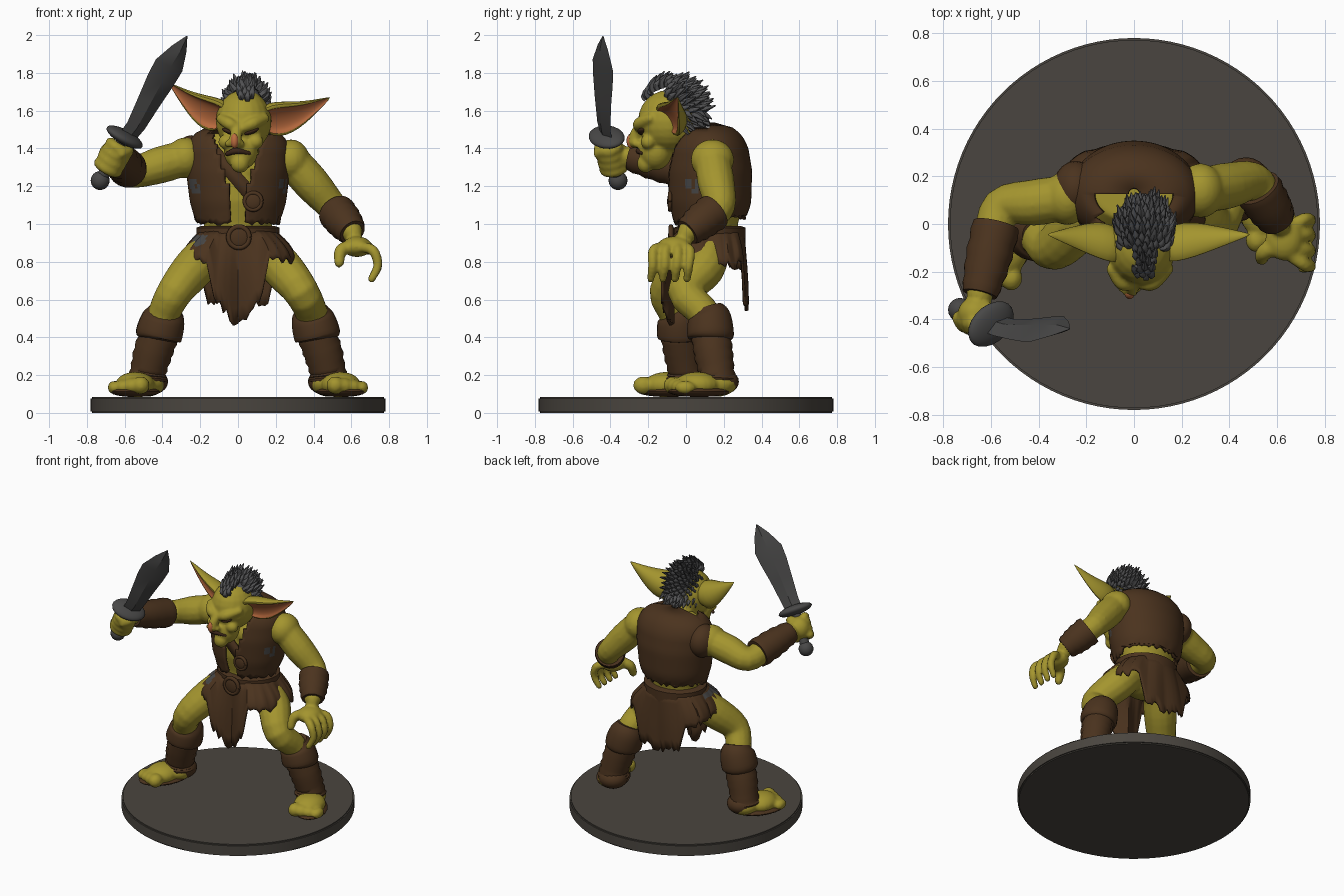
import bpy, bmesh, math, random
from mathutils import Vector, Matrix

random.seed(4)
if "Cube" in bpy.data.objects:
    bpy.data.objects.remove(bpy.data.objects["Cube"])


def material(name, rgb):
    m = bpy.data.materials.new(name)
    m.use_nodes = True
    m.diffuse_color = (*rgb, 1)
    bsdf = m.node_tree.nodes["Principled BSDF"]
    bsdf.inputs["Base Color"].default_value = (*rgb, 1)
    bsdf.inputs["Roughness"].default_value = 0.8
    return m


SKIN = material("olive skin", (0.37, 0.30, 0.028))
LEATHER = material("brown leather", (0.07, 0.033, 0.013))
PINK = material("orange inner ear", (0.5, 0.15, 0.05))
HAIR = material("grey hair", (0.085, 0.085, 0.088))
STEEL = material("dark steel", (0.065, 0.064, 0.063))
STONE = material("stone base", (0.068, 0.06, 0.05))
DARK = material("dark brown", (0.045, 0.02, 0.01))


def finish(name, bm, mats, sharp=50, remesh=0, solid=0, subsurf=0):
    bmesh.ops.recalc_face_normals(bm, faces=bm.faces)
    me = bpy.data.meshes.new(name)
    bm.to_mesh(me)
    bm.free()
    for m in mats:
        me.materials.append(m)
    me.shade_smooth()
    me.set_sharp_from_angle(angle=math.radians(sharp))
    ob = bpy.data.objects.new(name, me)
    bpy.context.collection.objects.link(ob)
    if solid:
        ob.modifiers.new("thickness", "SOLIDIFY").thickness = solid
    if subsurf:
        ob.modifiers.new("smooth", "SUBSURF").levels = subsurf
    if remesh:
        r = ob.modifiers.new("merge", "REMESH")
        r.mode, r.voxel_size, r.use_smooth_shade = "VOXEL", remesh, True
        s = ob.modifiers.new("soften", "SMOOTH")
        s.factor, s.iterations = 0.5, 4


def bridge(bm, rings, caps=True):
    rows = [[bm.verts.new(p) for p in ring] for ring in rings]
    n = len(rows[0])
    for a, b in zip(rows, rows[1:]):
        for j in range(n):
            k = (j + 1) % n
            bm.faces.new((a[j], a[k], b[k], b[j]))
    if caps:
        bm.faces.new(rows[0])
        bm.faces.new(rows[-1])
    return rows


def curve(pts, steps=4):
    """Smooth path through (x, y, z, radius) points."""
    p = [Vector(q) for q in pts]
    p = [2 * p[0] - p[1]] + p + [2 * p[-1] - p[-2]]
    out = []
    for a, b, c, d in zip(p, p[1:], p[2:], p[3:]):
        for i in range(steps):
            t = i / steps
            out.append(0.5 * (2 * b + (c - a) * t + (2 * a - 5 * b + 4 * c - d) * t * t
                              + (3 * b - a - 3 * c + d) * t ** 3))
    return out + [p[-2]]


def tube(bm, pts, n=14, round_ends=True, rolls=0):
    path = curve(pts)
    c, r = [q.xyz for q in path], [q.w for q in path]
    if rolls:
        r = [v + (rolls if i % 2 else 0) for i, v in enumerate(r)]
    if round_ends:
        s, e = (c[0] - c[1]).normalized(), (c[-1] - c[-2]).normalized()
        c = [c[0] + s * r[0] * 0.7] + c + [c[-1] + e * r[-1] * 0.7]
        r = [r[0] * 0.55] + r + [r[-1] * 0.55]
    rings, side = [], None
    for i, p in enumerate(c):
        t = (c[min(i + 1, len(c) - 1)] - c[max(i - 1, 0)]).normalized()
        side = t.orthogonal() if side is None else side - t * side.dot(t)
        side = side.normalized()
        up = t.cross(side)
        rings.append([p + r[i] * (side * math.cos(a) + up * math.sin(a))
                      for a in (math.tau * j / n for j in range(n))])
    bridge(bm, rings)


def blob(bm, loc, size, rot=Matrix.Identity(3), seg=20):
    m = Matrix.Translation(loc) @ rot.to_4x4() @ Matrix.Diagonal((*size, 1))
    bmesh.ops.create_uvsphere(bm, u_segments=seg, v_segments=seg // 2 + 2, radius=1, matrix=m)


# Round base
bm = bmesh.new()
bmesh.ops.create_cone(bm, cap_ends=True, segments=96, radius1=0.78, radius2=0.78, depth=0.085,
                      matrix=Matrix.Translation((0, 0, 0.0425)))
rim = [e for e in bm.edges if abs(e.verts[0].co.z - e.verts[1].co.z) < 0.001]
bmesh.ops.bevel(bm, geom=rim, offset=0.008, segments=2, affect="EDGES")
finish("round_base", bm, [STONE], sharp=30)

# Torso outline: height, half width, half depth
CY = 0.125
TORSO = [(0.82, 0.17, 0.14), (1.0, 0.18, 0.15), (1.12, 0.215, 0.18), (1.28, 0.235, 0.185),
         (1.4, 0.235, 0.165), (1.46, 0.205, 0.135), (1.5, 0.13, 0.085), (1.52, 0, 0)]


def torso(z):
    for a, b in zip(TORSO, TORSO[1:]):
        if z <= b[0]:
            t = max(0, (z - a[0]) / (b[0] - a[0]))
            return a[1] + (b[1] - a[1]) * t, a[2] + (b[2] - a[2]) * t
    return TORSO[-1][1:]


def ellipse(z, grow, n=48):
    rx, ry = torso(z)
    return [Vector(((rx + grow) * math.cos(a), CY + (ry + grow) * math.sin(a), z))
            for a in (math.tau * j / n for j in range(n))]


# Body: torso, arms, hands, legs and feet merged into one skin
SHOULDER_R, ELBOW_R, WRIST_R = (-0.28, 0.11, 1.35), (-0.56, 0.07, 1.27), (-0.65, -0.31, 1.36)
SHOULDER_L, ELBOW_L, WRIST_L = (0.28, 0.14, 1.34), (0.5, 0.18, 1.09), (0.61, 0.0, 0.95)
POMMEL, GUARD = Vector((-0.73, -0.36, 1.23)), Vector((-0.6, -0.42, 1.46))
AXIS = (GUARD - POMMEL).normalized()
LEGS = {"right": (-1, 0.0), "left": (1, 0.16)}


def mid(a, b, t, r):
    return (*Vector(a).lerp(Vector(b), t), r)


bm = bmesh.new()
bridge(bm, [ellipse(z / 100, 0) for z in range(82, 150, 6)])
blob(bm, (0, CY - 0.02, 0.88), (0.18, 0.15, 0.12))
for s, e, w in ((SHOULDER_R, ELBOW_R, WRIST_R), (SHOULDER_L, ELBOW_L, WRIST_L)):
    blob(bm, s, (0.1, 0.115, 0.108))
    tube(bm, [(*s, 0.095), mid(s, e, 0.5, 0.098), (*e, 0.08), mid(e, w, 0.4, 0.078), (*w, 0.055)])
for sx in (-1, 1):
    blob(bm, (sx * 0.09, 0.0, 1.3), (0.11, 0.07, 0.08))

# Open left hand
blob(bm, (0.63, -0.06, 0.88), (0.08, 0.095, 0.055))
for i in range(4):
    y = 0.02 - i * 0.064
    tube(bm, [(0.64, -0.03 + y * 0.5, 0.88, 0.03), (0.715, y, 0.86, 0.028),
              (0.74, y - 0.005, 0.78, 0.025), (0.705, y - 0.015, 0.705, 0.021)], n=10)
tube(bm, [(0.61, -0.08, 0.88, 0.04), (0.545, -0.12, 0.86, 0.035), (0.535, -0.15, 0.79, 0.027)], n=10)

# Right fist around the grip
SIDE = AXIS.cross(Vector((0, 1, 0))).normalized()
FRONT = AXIS.cross(SIDE)
blob(bm, (-0.665, -0.375, 1.36), (0.075, 0.07, 0.08))
for i in range(4):
    c = POMMEL + AXIS * (0.085 + i * 0.042)
    ring = [c + 0.055 * (SIDE * math.cos(a) + FRONT * math.sin(a)) for a in (0.2, 1.2, 2.2, 3.2, 4.2)]
    tube(bm, [(*p, 0.03) for p in ring], n=10)
tube(bm, [(-0.62, -0.36, 1.4, 0.035), (-0.58, -0.42, 1.39, 0.03), (-0.62, -0.47, 1.37, 0.025)], n=10)

for s, back in LEGS.values():
    tube(bm, [(s * 0.13, 0.1 + back * 0.2, 0.88, 0.1), (s * 0.23, 0.0 + back * 0.6, 0.77, 0.112),
              (s * 0.335, -0.1 + back * 0.6, 0.64, 0.095), (s * 0.4, -0.05 + back, 0.5, 0.085),
              (s * 0.47, -0.01 + back, 0.25, 0.075)])
    blob(bm, (s * 0.34, -0.125 + back * 0.6, 0.64), (0.07, 0.06, 0.075))
    heel, toe = Vector((s * 0.485, back, 0.155)), Vector((s * 0.585, back - 0.17, 0.145))
    blob(bm, heel, (0.1, 0.112, 0.07))
    blob(bm, heel.lerp(toe, 0.6), (0.105, 0.12, 0.068))
    across = Vector((s * 0.9, 0.4, 0))
    for k in (-1.5, -0.5, 0.5, 1.5):
        size = 0.042 - 0.004 * k
        blob(bm, toe + across * k * 0.052 - Vector((0, 0.025, 0.05 - size - 0.003)), (size, 0.055, size), seg=12)
finish("body_skin", bm, [SKIN], remesh=0.011)

# Head with jaw, nose, brows and neck
bm = bmesh.new()
blob(bm, (0.03, -0.09, 1.545), (0.148, 0.165, 0.165))
blob(bm, (0.015, -0.16, 1.39), (0.092, 0.09, 0.105))
blob(bm, (0.01, -0.215, 1.32), (0.05, 0.045, 0.05))
tube(bm, [(0.02, 0.06, 1.42, 0.085), (0.025, 0.0, 1.46, 0.1), (0.03, -0.06, 1.5, 0.1)])
tube(bm, [(0.005, -0.235, 1.53, 0.025), (-0.008, -0.265, 1.48, 0.03), (-0.018, -0.275, 1.43, 0.036)])
for s in (-1, 1):
    tube(bm, [(0.01 + s * 0.02, -0.25, 1.51, 0.026), (0.015 + s * 0.065, -0.245, 1.533, 0.033),
              (0.025 + s * 0.12, -0.185, 1.56, 0.025)])
    blob(bm, (0.015 + s * 0.075, -0.2, 1.435), (0.045, 0.04, 0.04))
    blob(bm, (-0.018 + s * 0.032, -0.262, 1.425), (0.02, 0.025, 0.02))
finish("head_skin", bm, [SKIN], remesh=0.009)

# Face details
bm = bmesh.new()
for s in (-1, 1):
    blob(bm, (0.012 + s * 0.058, -0.232, 1.49), (0.042, 0.025, 0.014), Matrix.Rotation(-s * 0.35, 3, "Y"))
tube(bm, [(-0.06, -0.23, 1.37, 0.011), (-0.01, -0.25, 1.387, 0.017), (0.06, -0.23, 1.375, 0.011)], n=8)
finish("eyes_and_mouth", bm, [DARK])
bm = bmesh.new()
blob(bm, (-0.018, -0.288, 1.44), (0.022, 0.027, 0.04))
finish("nose_tip", bm, [PINK])

# Cupped pointed ears opening forward and outward, inner faces orange
for name, base, tip in (("right_ear", (-0.07, -0.12, 1.545), (-0.365, -0.045, 1.745)),
                        ("left_ear", (0.13, -0.12, 1.535), (0.49, -0.045, 1.67))):
    bm = bmesh.new()
    base, tip = Vector(base), Vector(tip)
    along = (tip - base).normalized()
    front = Vector((along.x * 0.6, -0.8, -0.42))
    front = (front - along * front.dot(along)).normalized()
    up = along.cross(front).normalized()
    up = up if up.z > 0 else -up
    rings, n = [], 9
    for t, h in ((0, 0.08), (0.2, 0.112), (0.4, 0.1), (0.6, 0.07), (0.8, 0.038), (1, 0.004)):
        c = base.lerp(tip, t) - Vector((0, 0, 0.035 * math.sin(math.pi * t)))
        arc = [math.pi * j / (n - 1) for j in range(n)]
        outer = [c + h * (up * math.cos(a) - front * math.sin(a) * 1.05) for a in arc]
        inner = [c + h * (up * math.cos(a) * 0.74 - front * math.sin(a) * 0.3) for a in reversed(arc)]
        rings.append(outer + inner)
    rows = bridge(bm, rings)
    lining = {v for row in rows for v in row[n:]}
    for f in bm.faces:
        f.material_index = int(all(v in lining for v in f.verts))
    finish(name, bm, [SKIN, PINK], subsurf=1)

# Swept-back spiky hair, narrow at the forehead
bm = bmesh.new()
centre, size = Vector((0.045, -0.08, 1.595)), Vector((0.098, 0.155, 0.15))
blob(bm, centre + Vector((0, 0.04, 0)), (0.094, 0.125, 0.145))
for i in range(260):
    z = 1 - 1.55 * (i + 0.5) / 260
    a = i * 2.39996
    d = Vector((math.cos(a) * math.sqrt(1 - z * z), math.sin(a) * math.sqrt(1 - z * z), z))
    if d.z < 0.4 and d.y < 0.2 or d.y < -0.15 and abs(d.x) > 0.34:
        continue
    p = centre + d * size * 0.95
    lean = (d * 0.45 + Vector((0, 0.6, 0.25 if d.z > 0 else -0.6))).normalized()
    ln = random.uniform(0.045, 0.075)
    tube(bm, [(*p, 0.018), (*(p + d * ln * 0.4 + lean * ln * 0.2), 0.016), (*(p + d * ln * 0.35 + lean * ln), 0.003)],
         n=5, round_ends=False)
finish("spiky_hair", bm, [HAIR], sharp=70)

# Open leather vest with ragged hem and worn grey patches
bm = bmesh.new()
rows = bridge(bm, [ellipse(z, 0.022, 72) for z in [1.01 + 0.0255 * i for i in range(21)]], caps=False)
for v in rows[0] + rows[1]:
    v.co.z += random.uniform(-0.015, 0.01) + (0.03 if v.co.y > CY else 0)
gap = []
for f in bm.faces:
    c = f.calc_center_median()
    if c.y < CY and abs(c.x) < 0.035 + max(0, c.z - 1.17) * 0.34:
        gap.append(f)
    f.material_index = int(abs(c.x) > 0.19 and c.y < 0.07 and 1.16 < c.z < 1.25 and random.random() < 0.75)
bmesh.ops.delete(bm, geom=gap, context="FACES")
finish("vest", bm, [LEATHER, STEEL], solid=-0.018)
bm = bmesh.new()
blob(bm, (-0.245, 0.15, 1.355), (0.095, 0.115, 0.115))
finish("vest_shoulder", bm, [LEATHER])

# Ragged skirt with long front and back flaps
bm = bmesh.new()
rings = [[] for i in range(7)]
for j in range(96):
    a = math.tau * j / 96
    c, s = math.cos(a), math.sin(a)
    x = abs(c) * 0.29
    hem = (0.455 + x * 1.3 if x < 0.14 else 0.8) if s < 0 else (0.55 + x * 0.25 if x < 0.17 else 0.78)
    hem += random.uniform(-0.025, 0.025)
    corner = abs(math.sin(2 * a))
    for i, ring in enumerate(rings):
        t = i / 6
        wide = math.sin(t * math.pi / 2)
        ring.append(Vector(((0.2 + 0.09 * wide + (0.05 * corner * wide if hem > 0.7 else 0)) * c,
                            CY + (0.185 + (0.015 + (0.11 if s < 0 else 0.03) * corner) * wide) * s,
                            0.97 + (hem - 0.97) * t)))
bridge(bm, rings, caps=False)
for f in bm.faces:
    c = f.calc_center_median()
    f.material_index = int(-0.25 < c.x < -0.17 and c.y < CY and 0.88 < c.z < 0.94)
finish("ragged_skirt", bm, [LEATHER, STEEL], solid=0.014)

# Belt, buckle, chest strap and ring
bm = bmesh.new()
bridge(bm, [ellipse(z, g) for z, g in ((0.89, 0.02), (0.895, 0.045), (0.98, 0.042), (0.99, 0.015))])
finish("belt", bm, [LEATHER], sharp=40)


def ring_buckle(name, loc, radius):
    bm = bmesh.new()
    turn = [(loc[0] + radius * math.cos(a), loc[1], loc[2] + radius * math.sin(a), radius * 0.25)
            for a in (math.tau * i / 10 for i in range(11))]
    tube(bm, turn, n=8, round_ends=False)
    blob(bm, loc, (radius, 0.015, radius))
    finish(name, bm, [LEATHER])


ring_buckle("belt_buckle", (0.005, -0.08, 0.93), 0.055)
ring_buckle("strap_ring", (0.08, -0.085, 1.12), 0.045)
bm = bmesh.new()
edge = []
for i in range(13):
    x, z = -0.18 + 0.027 * i, 1.44 - 0.031 * i
    rx, ry = torso(z)
    y = CY - (ry + 0.03) * math.sqrt(max(0.05, 1 - (x / (rx + 0.03)) ** 2))
    edge.append([bm.verts.new((x + k * 0.026, y, z + k * 0.026)) for k in (-1, 1)])
for a, b in zip(edge, edge[1:]):
    bm.faces.new((a[0], a[1], b[1], b[0]))
finish("chest_strap", bm, [LEATHER], solid=0.02)

# Wrapped bracers, boots and soles
for name, e, w, start in (("right_bracer", ELBOW_R, WRIST_R, 0.2), ("left_bracer", ELBOW_L, WRIST_L, 0.16)):
    bm = bmesh.new()
    tube(bm, [mid(e, w, start, 0.098), mid(e, w, 0.6, 0.092), mid(e, w, 0.96, 0.072)], n=20, round_ends=False, rolls=0.006)
    finish(name, bm, [LEATHER])
for side, (s, back) in LEGS.items():
    bm = bmesh.new()
    tube(bm, [(s * 0.415, -0.03 + back, 0.42, 0.1), (s * 0.45, -0.015 + back, 0.32, 0.1),
              (s * 0.475, 0.0 + back, 0.22, 0.093), (s * 0.48, back, 0.17, 0.105)], n=20, round_ends=False, rolls=0.007)
    tube(bm, [(s * 0.385, -0.05 + back, 0.55, 0.086), (s * 0.395, -0.035 + back, 0.5, 0.115),
              (s * 0.42, -0.03 + back, 0.41, 0.124), (s * 0.425, -0.03 + back, 0.385, 0.1)], n=20, round_ends=False)
    blob(bm, (s * 0.47, back + 0.02, 0.165), (0.1, 0.1, 0.072))
    blob(bm, (s * 0.545, back - 0.09, 0.112), (0.115, 0.178, 0.028), Matrix.Rotation(s * 0.5, 3, "Z"))
    finish(side + "_boot", bm, [LEATHER])

# Sword: blade, guard, grip and pommel
bm = bmesh.new()
flat = Vector((0.78, 0.6, -0.35)).normalized()
thick = flat.cross(AXIS).normalized()
rings = []
for x, y, z, w in ((-0.595, -0.42, 1.45, 0.055), (-0.54, -0.435, 1.52, 0.06), (-0.47, -0.44, 1.65, 0.075),
                   (-0.41, -0.44, 1.76, 0.09), (-0.365, -0.44, 1.84, 0.094), (-0.31, -0.44, 1.93, 0.05), (-0.27, -0.44, 1.995, 0.003)):
    c = Vector((x, y, z))
    rings.append([c - flat * w, c + thick * min(w, 0.02), c + flat * w, c - thick * min(w, 0.02)])
bridge(bm, rings)
finish("sword_blade", bm, [STEEL], sharp=25)
bm = bmesh.new()
blob(bm, GUARD, (0.118, 0.085, 0.035), Matrix((flat, thick, AXIS)).transposed())
blob(bm, POMMEL, (0.05, 0.05, 0.05))
tube(bm, [(*POMMEL, 0.032), (*GUARD, 0.032)], round_ends=False)
finish("sword_hilt", bm, [STEEL])
